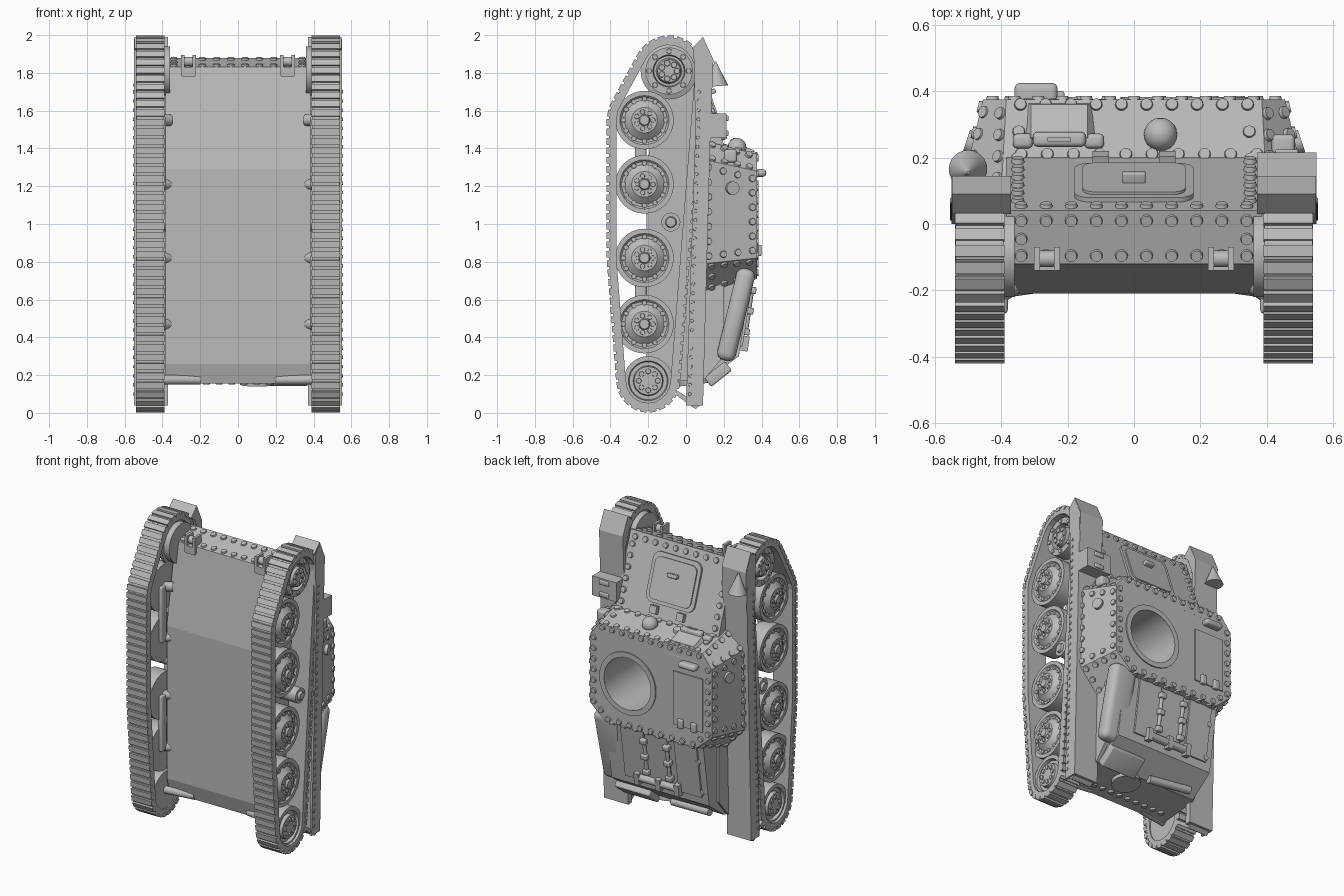
import bpy, bmesh, math
from math import pi, cos, sin
from mathutils import Vector, Matrix, geometry

old = bpy.data.objects.get("Cube")
if old:
    bpy.data.objects.remove(old, do_unlink=True)

grey = bpy.data.materials.new("plain grey")
grey.use_nodes = True
COLOUR = (0.5, 0.5, 0.5, 1)
grey.diffuse_color = COLOUR
grey.node_tree.nodes["Principled BSDF"].inputs["Base Color"].default_value = COLOUR


def finish(name, bm, smooth=False):
    bmesh.ops.recalc_face_normals(bm, faces=bm.faces[:])
    mesh = bpy.data.meshes.new(name)
    bm.to_mesh(mesh)
    bm.free()
    mesh.materials.append(grey)
    ob = bpy.data.objects.new(name, mesh)
    bpy.context.collection.objects.link(ob)
    if smooth:
        bpy.ops.object.select_all(action='DESELECT')
        ob.select_set(True)
        bpy.context.view_layer.objects.active = ob
        bpy.ops.object.shade_smooth_by_angle(angle=math.radians(35))
    return ob


def loft(name, low, high):
    """Closed solid between two matching outlines."""
    bm = bmesh.new()
    a, b = [[bm.verts.new(p) for p in ring] for ring in (low, high)]
    for i in range(len(a)):
        j = (i + 1) % len(a)
        bm.faces.new((a[i], a[j], b[j], b[i]))
    bm.faces.new(a)
    bm.faces.new(b)
    return finish(name, bm)


def prism(name, profile, x0, x1):
    return loft(name, [(x0, y, z) for y, z in profile], [(x1, y, z) for y, z in profile])


def box(name, centre, size, tilt=0, bevel=0, corner=0):
    """Block with optional edge bevel, or rounded corners seen along y."""
    bm = bmesh.new()
    bmesh.ops.create_cube(bm, size=1, matrix=Matrix.Diagonal((*size, 1)))
    edges = bm.edges[:]
    if corner:
        edges = [e for e in edges if abs(e.verts[0].co.y - e.verts[1].co.y) > size[1] / 2]
    if bevel or corner:
        bmesh.ops.bevel(bm, geom=edges, offset=bevel or corner, segments=4,
                        affect='EDGES', profile=0.5)
    bm.transform(Matrix.Translation(centre) @ Matrix.Rotation(tilt, 4, 'X'))
    return finish(name, bm, bevel + corner > 0)


def add_rod(bm, p0, p1, r0, r1=None, sides=24):
    p0, p1 = Vector(p0), Vector(p1)
    d = p1 - p0
    m = Matrix.Translation((p0 + p1) / 2) @ d.to_track_quat('Z', 'Y').to_matrix().to_4x4()
    bmesh.ops.create_cone(bm, cap_ends=True, segments=sides, radius1=r0,
                          radius2=r0 if r1 is None else r1, depth=d.length, matrix=m)


def rod(name, p0, p1, r0, r1=None, sides=24):
    bm = bmesh.new()
    add_rod(bm, p0, p1, r0, r1, sides)
    return finish(name, bm, True)


def lathe(name, profile, origin, axis='X', side=1):
    """Spin (radius, height) points about an axis through origin."""
    bm = bmesh.new()
    up = Vector((1, 0, 0)) if axis == 'X' else Vector((0, 1, 0))
    o = Vector(origin)
    vs = [bm.verts.new(o + up * h * side + Vector((0, 0, r))) for r, h in profile]
    es = [bm.edges.new(e) for e in zip(vs, vs[1:])]
    bmesh.ops.spin(bm, geom=vs + es, cent=o, axis=up, angle=2 * pi, steps=32)
    bmesh.ops.remove_doubles(bm, verts=bm.verts[:], dist=1e-4)
    return finish(name, bm, True)


rivets = bmesh.new()


def rivet_row(a, b, normal, n, r=0.02):
    a, b, normal = Vector(a), Vector(b), Vector(normal).normalized()
    for i in range(n):
        p = a.lerp(b, i / max(n - 1, 1))
        add_rod(rivets, p - normal * 0.004, p + normal * r / 2, r, r * 0.85, 12)


def rivet_border(corners, inset=0.035, gap=0.08, skip=()):
    """Rivets just inside the edges of a convex plate."""
    pts = [Vector(p) for p in corners]
    mid = sum(pts, Vector()) / len(pts)
    normal = geometry.normal(pts)
    if normal.dot(mid - Vector((0, 0, 1))) < 0:
        normal.negate()
    inner = [p + (mid - p).normalized() * inset * 1.3 for p in pts]
    for i, a in enumerate(inner):
        b = inner[(i + 1) % len(inner)]
        n = max(1, round((b - a).length / gap))
        if i not in skip:
            rivet_row(a, a.lerp(b, (n - 1) / n), normal, n)


# Hull, casemate and engine deck
hull = prism("hull", [(-.21, .26), (-.21, 1.29), (-.12, 1.83), (.04, 1.88), (.2, 1.42),
                      (.2, .3), (.1, .18), (-.18, .155)], -.385, .385)
roof_half = [(.385, 1.37), (.455, 1.28), (.455, .82), (.34, .72)]
base_half = [(.4, 1.44), (.52, 1.34), (.52, .79), (.38, .64)]
roof, base = [[(x, y, z) for x, z in half] + [(-x, y, z) for x, z in reversed(half)]
              for half, y in ((roof_half, .375), (base_half, .1))]
casemate = loft("casemate", base, roof)
for i in range(len(roof)):
    j = (i + 1) % len(roof)
    rivet_border([base[i], base[j], roof[j], roof[i]], skip=(0,) if i == 7 else ())
rivet_row((-.34, .21, 1.412), (.37, .21, 1.412), (0, .25, 1), 10)
rivet_border(roof, inset=.025, gap=.075)
deck = prism("engine_deck", [(.1, .76), (.35, .76), (.28, .3), (.12, .18), (.05, .18)], -.37, .36)

# Turret opening
RING = Vector((.17, .375, 1.02))
cutter = rod("turret_cutter", RING + Vector((0, .2, 0)), RING - Vector((0, .42, 0)), .175, sides=40)
cutter.hide_render = True
cutter.hide_viewport = True
for body in (hull, casemate, deck):
    cut = body.modifiers.new("turret hole", 'BOOLEAN')
    cut.object = cutter
    cut.solver = 'EXACT'
lathe("turret_ring", [(.175, -.04), (.175, .008), (.21, .008), (.21, -.04)], RING, 'Y')

# Nose and glacis rivets, driver hatch
for y, z in ((.01, 1.871), (-.095, 1.838)):
    rivet_row((-.34, y, z), (.34, y, z), (0, -.3, 1), 10)
rivet_row((-.34, -.045, 1.853), (.34, -.045, 1.853), (0, -.3, 1), 2)
SLOPE = (0, .46, .16)
rivet_row((-.34, .053, 1.845), (.34, .053, 1.845), SLOPE, 10)
for x in (-.35, .35):
    rivet_row((x, .07, 1.8), (x, .19, 1.46), SLOPE, 6)
tilt = math.atan2(.16, .46)
box("driver_hatch_frame", (0, .12, 1.655), (.36, .025, .32), tilt, corner=.05)
box("driver_hatch", (0, .129, 1.655), (.31, .025, .27), tilt, corner=.04)
box("hatch_handle", (0, .138, 1.7), (.07, .04, .025), tilt, .006)
for x in (-.1, .1):
    box("hatch_hinge", (x, .195, 1.47), (.05, .035, .05), tilt)

# Casemate front: ball mount and driver visor
lathe("ball_mount", [(.05 * sin(a * pi / 10), .05 * -cos(a * pi / 10)) for a in range(11)],
      (.08, .27, 1.405), 'Y')
loft("visor_hood", [(-.35, .24, 1.37), (-.09, .24, 1.37), (-.09, .376, 1.3), (-.35, .376, 1.3)],
     [(-.31, .26, 1.43), (-.14, .26, 1.43), (-.14, .36, 1.39), (-.31, .36, 1.39)])
box("visor", (-.225, .255, 1.42), (.16, .045, .06), 0, .015)
box("visor_slit", (-.225, .255, 1.451), (.07, .012, .01))
for x in (-.335, -.12):
    box("visor_lug", (x, .25, 1.4), (.06, .045, .06), 0, .015)
box("corner_bracket", (.45, .235, 1.36), (.07, .07, .07), 0, .015)

# Roof hatch and fittings
box("roof_hatch", (-.28, .376, 1.02), (.22, .014, .36))
box("periscope_cap", (-.295, .395, 1.27), (.13, .06, .04), 0, .018)
for x in (-.33, -.23):
    box("roof_hinge", (x, .385, .86), (.04, .03, .06), 0, .006)

# Engine deck panels, hinges and bars
lean = -math.atan2(.07, .46)
for x in (-.24, -.02, .16):
    box("deck_panel", (x, .32, .53), (.17, .014, .36), lean)
for x in (-.1, .07):
    rod("deck_bar", (x, .35, .66), (x, .315, .42), .012)
    for y, z in ((.35, .65), (.335, .54), (.315, .43)):
        box("deck_hinge", (x, y, z), (.045, .045, .035), lean, .006)
rod("rear_pipe", (-.16, .305, .37), (.14, .305, .37), .025)
for x in (-.16, -.02, .14):
    box("pipe_bracket", (x, .295, .37), (.035, .075, .08), lean)
rivet_row((-.32, .297, .38), (-.32, .33, .6), (0, 1, -.15), 2)

# Exhaust housing, outlet and tail fittings
box("exhaust_housing", (.36, .265, .52), (.18, .1, .5), -.24, .04)
box("exhaust_outlet", (.24, .17, .205), (.26, .14, .06), .67, .01)
rod("fan_cover", (.1, .04, .19), (.1, .045, .15), .09)
rod("tow_bar", (0, .14, .18), (-.3, .17, .2), .025)
rivet_row((-.3, -.1, .16), (.3, -.1, .16), (0, 0, -1), 10)

# Track path wrapped round the wheel circles
discs = [(-.09, 1.81, .178), (-.22, 1.55, .188), (-.22, .82, .188), (-.2, .17, .158)]
cloud = [Vector((y + r * cos(t * pi / 36), z + r * sin(t * pi / 36)))
         for y, z, r in discs for t in range(72)]
path = [cloud[i] for i in geometry.convex_hull_2d(cloud)]


def resample(points, count):
    ring = points + points[:1]
    lengths = [(b - a).length for a, b in zip(ring, ring[1:])]
    step, out, walked, k = sum(lengths) / count, [], 0, 0
    for i in range(count):
        while walked + lengths[k] < i * step:
            walked += lengths[k]
            k += 1
        out.append(ring[k].lerp(ring[k + 1], (i * step - walked) / lengths[k]))
    return out, step


LINKS = 88
stations, pitch = resample(path, LINKS)


def track(side):
    bm = bmesh.new()
    for i, p in enumerate(stations):
        q = stations[(i + 1) % LINKS]
        d = (q - p).normalized()
        mid = (p + q) / 2
        turn = Matrix.Rotation(math.atan2(d.y, d.x), 4, 'X')
        for width, length, thick, lift in ((.145, 1.06, .04, -.02), (.15, .72, .024, 0)):
            m = Matrix.Translation((side * .465, mid.x, mid.y)) @ turn @ Matrix.Translation(
                (0, 0, lift if (d.x * (mid.y - 1) - d.y * (mid.x + .15)) > 0 else -lift)
            ) @ Matrix.Diagonal((width, pitch * length, thick, 1))
            bmesh.ops.create_cube(bm, size=1, matrix=m)
    return finish("track", bm)


def bolt_ring(x, y, z, ring, n, r, side):
    for i in range(n):
        a = 2 * pi * i / n
        rivet_row((x, y + ring * cos(a), z + ring * sin(a)), (x, y, z), (side, 0, 0), 1, r)


wheel = [(0, .4), (.155, .4), (.155, .505), (.13, .505), (.12, .495), (.105, .495),
         (.068, .525), (.03, .525), (.025, .54), (0, .54)]
sprocket = [(0, .4), (.15, .4), (.15, .42), (.125, .43), (.125, .51), (.085, .51), (.08, .475),
            (.068, .475), (.06, .515), (0, .515)]
idler = [(0, .4), (.13, .4), (.13, .52), (.105, .52), (.1, .5), (.08, .5), (.075, .525), (0, .525)]
roller = [(0, .37), (.05, .37), (.05, .52), (.03, .52), (.025, .535), (0, .535)]
fender = [(.03, 1.93), (.09, 1.99), (.145, 1.87), (.13, 1.5), (.09, .04),
          (.05, .04), (.1, 1.5), (.115, 1.78), (.07, 1.9)]
valance = [(.04, 1.92), (.09, 1.98), (.14, 1.87), (.13, 1.5), (.09, .04), (0, .04), (.05, 1.5)]

for s in (1, -1):
    # Running gear
    track(s)
    for z in (1.55, 1.21, .82, .47):
        lathe("road_wheel", wheel, (0, -.22, z), side=s)
        bolt_ring(s * .525, -.22, z, .045, 7, .014, s)
        bolt_ring(s * .495, -.22, z, .112, 12, .014, s)
        rod("wheel_axle", (s * .36, -.18, z), (s * .42, -.22, z), .03)
    lathe("drive_sprocket", sprocket, (0, -.09, 1.81), side=s)
    bolt_ring(s * .515, -.09, 1.81, .042, 7, .017, s)
    bolt_ring(s * .51, -.09, 1.81, .105, 8, .015, s)
    rod("final_drive", (s * .36, -.09, 1.81), (s * .4, -.09, 1.81), .13)
    lathe("idler_wheel", idler, (0, -.2, .17), side=s)
    bolt_ring(s * .525, -.2, .17, .05, 8, .015, s)
    rod("idler_tube", (s * .2, -.17, .175), (s * .41, -.2, .175), .025)
    lathe("return_roller", roller, (0, -.08, 1.01), side=s)
    for z in (1.38, .645):
        box("leaf_spring", (s * .395, -.24, z), (.03, .06, .38), 0, .012)

    # Fender with riveted side skirt and rear flap
    prism("fender", fender, s * .37, s * .548)
    prism("fender_skirt", valance, s * .535, s * .55)
    rivet_row((s * .55, .02, .1), (s * .55, .07, 1.7), (s, 0, 0), 34, .01)
    prism("rear_flap", [(.085, .05), (.05, .02), (-.06, .1), (-.05, .12), (.04, .06)],
          s * .39, s * .54)

    # Pistol port in the casemate side
    rod("pistol_port", (s * .475, .24, 1.19), (s * .505, .25, 1.19), .035)

    # Tow hooks on the nose
    for x in (.232, .292):
        box("tow_hook", (s * x, -.105, 1.84), (.018, .07, .11))
    box("tow_hook_base", (s * .262, -.11, 1.805), (.07, .06, .05))
    rod("tow_pin", (s * .235, -.105, 1.86), (s * .29, -.105, 1.86), .025)

# Lamp on the right fender, tool box on the left
rod("lamp", (-.5, .165, 1.73), (-.5, .155, 1.86), .058, .004)
box("tool_box", (.46, .17, 1.52), (.18, .09, .13))
for z in (1.48, 1.56):
    box("tool_box_latch", (.46, .21, z), (.07, .03, .03), 0, .006)

finish("rivets", rivets, True)
